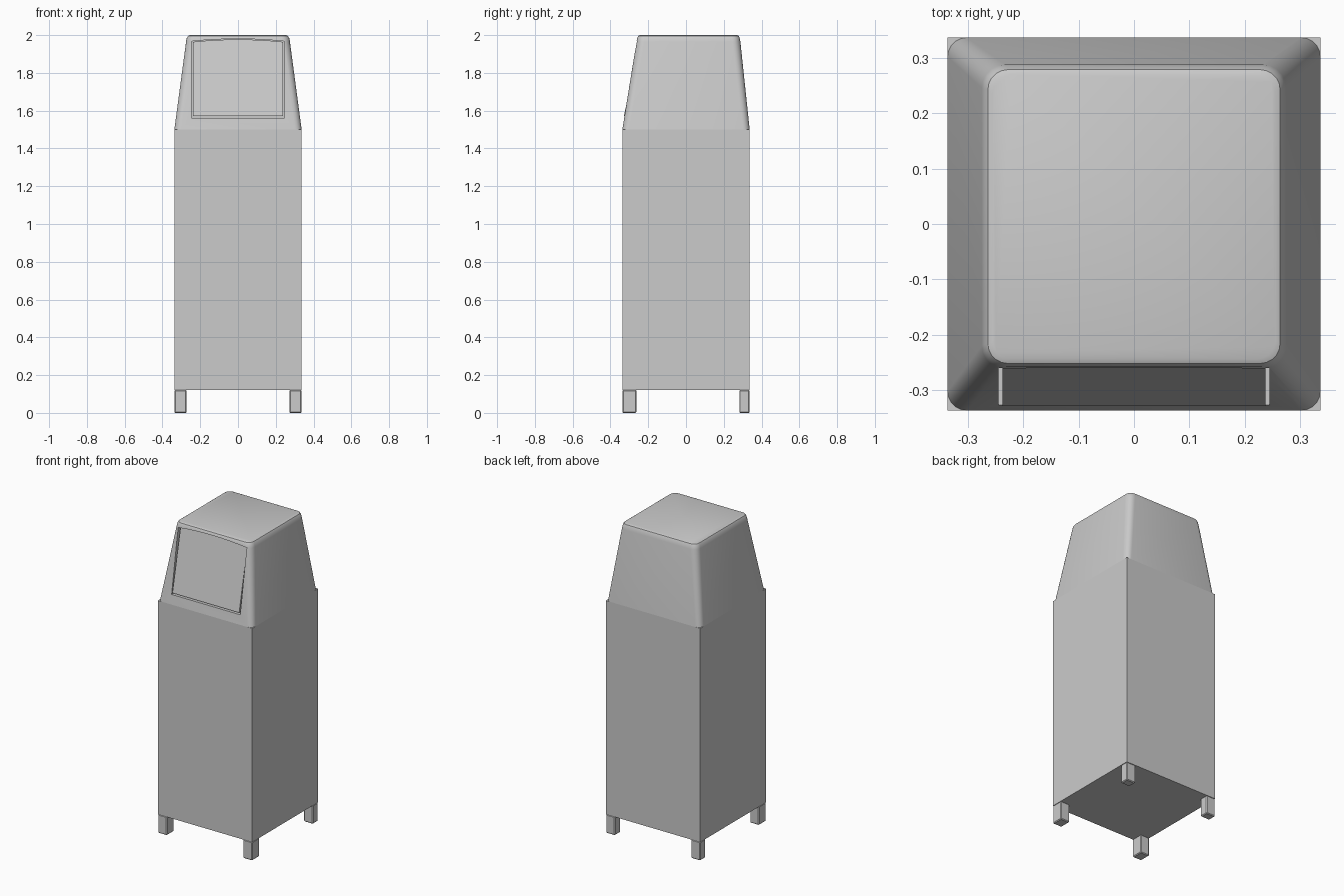
import bpy, bmesh, math

if "Cube" in bpy.data.objects:
    bpy.data.objects.remove(bpy.data.objects["Cube"])

H = 0.337  # half width of the bin


def make(name, bm, smooth=False):
    bmesh.ops.recalc_face_normals(bm, faces=bm.faces)
    me = bpy.data.meshes.new(name)
    bm.to_mesh(me)
    bm.free()
    ob = bpy.data.objects.new(name, me)
    bpy.context.collection.objects.link(ob)
    if smooth:
        bpy.ops.object.select_all(action='DESELECT')
        ob.select_set(True)
        bpy.context.view_layer.objects.active = ob
        bpy.ops.object.shade_smooth_by_angle(angle=math.radians(30))
    return ob


def loft(name, rings, smooth=False):
    """Skin equal-length point rings and cap both ends."""
    bm = bmesh.new()
    loops = [[bm.verts.new(p) for p in ring] for ring in rings]
    n = len(loops[0])
    for a, b in zip(loops, loops[1:]):
        for i in range(n):
            j = (i + 1) % n
            bm.faces.new((a[i], a[j], b[j], b[i]))
    bm.faces.new(loops[0][::-1])
    bm.faces.new(loops[-1])
    return make(name, bm, smooth)


def rounded_ring(z, xh, y0, y1, r, seg=5):
    pts = []
    centres = [(xh - r, y1 - r), (r - xh, y1 - r), (r - xh, y0 + r), (xh - r, y0 + r)]
    for k, (cx, cy) in enumerate(centres):
        for i in range(seg + 1):
            a = math.pi / 2 * (k + i / seg)
            pts.append((cx + r * math.cos(a), cy + r * math.sin(a), z))
    return pts


def box(name, x0, x1, y0, y1, z0, z1):
    rings = [[(x0, y0, z), (x1, y0, z), (x1, y1, z), (x0, y1, z)] for z in (z0, z1)]
    return loft(name, rings)


def arched_panel(name, w, z0, z1, rise, front, back):
    """Panel with a gently arched top; front/back give y for a height."""
    outline = [(-w, z0), (w, z0)]
    for i in range(9):
        t = 1 - i / 4
        outline.append((w * t, z1 + rise * (1 - t * t)))
    return loft(name, [[(x, f(z), z) for x, z in outline] for f in (front, back)])


# Body and four feet
box("body", -H, H, -H, H, 0.12, 1.5)
for side, x0, x1 in (("left", -H, -0.272), ("right", 0.272, H)):
    for end, y0, y1 in (("front", -H, -0.262), ("back", 0.282, H)):
        foot = box(f"{end}_{side}_foot", x0, x1, y0, y1, 0, 0.121)
        bev = foot.modifiers.new("soft_edges", 'BEVEL')
        bev.width = 0.005

# Tapered hood with rounded corners and top edge
hood = loft("hood", [
    rounded_ring(1.50, H, -H, H, 0.035),
    rounded_ring(1.965, 0.275, -0.262, 0.288, 0.042),
    rounded_ring(1.985, 0.271, -0.258, 0.284, 0.040),
    rounded_ring(1.996, 0.264, -0.252, 0.279, 0.036),
    rounded_ring(2.00, 0.255, -0.244, 0.270, 0.032),
], smooth=True)

# Opening cut into the hood front
cutter = arched_panel("opening_cutter", 0.245, 1.56, 1.967, 0.013,
                      lambda z: -0.5, lambda z: -0.2)
cutter.hide_render = True
cutter.hide_viewport = True
cut = hood.modifiers.new("opening", 'BOOLEAN')
cut.operation = 'DIFFERENCE'
cut.solver = 'EXACT'
cut.object = cutter

# Swinging flap, flush at the bottom and set in at the top


def flap_front(z):
    return -0.329 + (z - 1.57) * 0.21


arched_panel("flap", 0.238, 1.572, 1.964, 0.013,
             flap_front, lambda z: flap_front(z) + 0.02)
